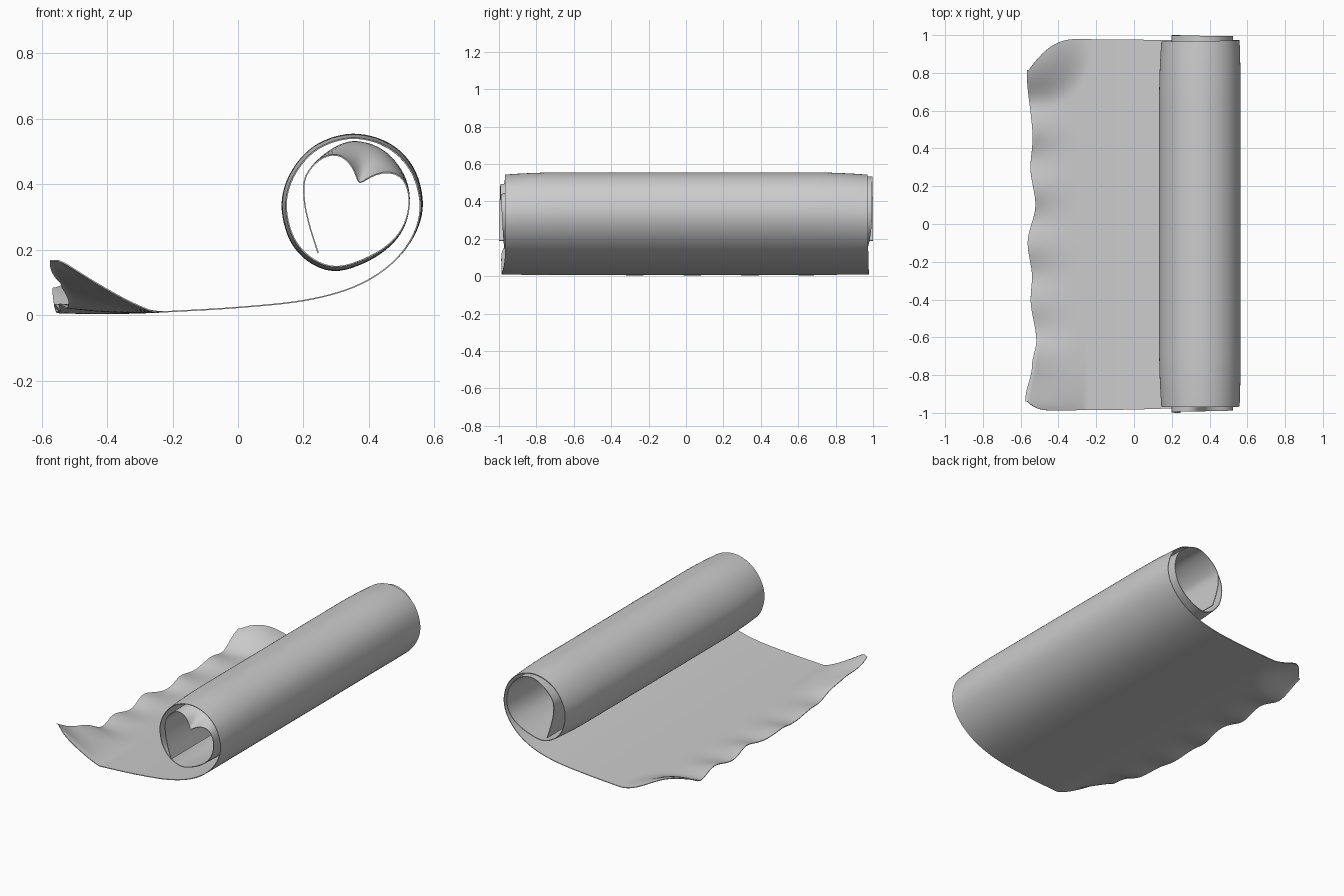
import bpy
import math

cube = bpy.data.objects.get("Cube")
if cube:
    bpy.data.objects.remove(cube)

ROWS = 110            # divisions across the sheet
STEPS = 6             # divisions between profile points
AXIS = (0.35, 0.34)   # centre of the roll in x and z

# Rolled profile: flat tail, outer turn, inner turn, loose inner end
PROFILE = [
    (-0.56, 0.008), (-0.47, 0.006), (-0.38, 0.006), (-0.29, 0.008), (-0.2, 0.012),
    (0, 0.024), (0.2, 0.045), (0.35, 0.085), (0.46, 0.15), (0.535, 0.24), (0.563, 0.34),
    (0.535, 0.45), (0.46, 0.525), (0.35, 0.553), (0.24, 0.52), (0.165, 0.44), (0.135, 0.34),
    (0.16, 0.23), (0.225, 0.16), (0.31, 0.138), (0.42, 0.18), (0.495, 0.25), (0.523, 0.34),
    (0.505, 0.43), (0.44, 0.505), (0.35, 0.53), (0.27, 0.495), (0.21, 0.43), (0.202, 0.36),
    (0.217, 0.28), (0.245, 0.19),
]
INNER = 21            # profile point where the inner turn starts

# Uneven loose edge as (y, x), and side ends as (profile point, y)
LOOSE_EDGE = [(-1, -0.565), (-0.93, -0.575), (-0.75, -0.54), (-0.62, -0.517), (-0.4, -0.547),
              (-0.28, -0.54), (-0.1, -0.563), (0.1, -0.522), (0.3, -0.548), (0.45, -0.537),
              (0.8, -0.567), (1, -0.55)]
FRONT_END = [(0, -0.99), (4, -0.985), (8, -0.967), (18, -0.97), (24, -0.99), (30, -1)]
BACK_END = [(0, 0.985), (6, 0.975), (18, 0.965), (22, 0.995), (30, 1)]


def clamp(value):
    return max(0.0, min(1.0, value))


def ease(value):
    value = clamp(value)
    return value * value * (3 - 2 * value)


def along(keys, t):
    """Smoothly interpolate a list of (position, value) pairs."""
    for (a, va), (b, vb) in zip(keys, keys[1:]):
        if t <= b:
            return va + (vb - va) * ease((t - a) / (b - a))
    return keys[-1][1]


def spline(points, t):
    """Catmull-Rom point at parameter t."""
    last = len(points) - 1
    i = min(int(t), last - 1)
    f = t - i
    p, q, r, s = (points[max(0, min(last, i + k))] for k in (-1, 0, 1, 2))
    return [0.5 * (2 * b + (c - a) * f + (2 * a - 5 * b + 4 * c - d) * f ** 2
                   + (3 * b - a - 3 * c + d) * f ** 3) for a, b, c, d in zip(p, q, r, s)]


def sheet_point(t, v):
    x, z = spline(PROFILE, t)
    tail = clamp((-0.25 - x) / 0.3) if t < 5 else 0.0

    # Side ends, with rounded corners at the loose edge
    front = along(FRONT_END, t) + 0.05 * tail ** 8
    back = along(BACK_END, t) - 0.17 * tail ** 3
    y = front + (back - front) * v

    if t < 5:
        # Wavy loose edge and its two curled corners
        x += (along(LOOSE_EDGE, y) + 0.56) * tail ** 2
        ripple = 0.5 + 0.5 * math.cos(6.5 * math.pi * (y + 0.12))
        z += 0.025 * ripple * tail ** 2 * clamp((1 - abs(y)) * 3)
        z += 0.17 * tail ** 1.2 * clamp((-0.4 - y) / 0.56) ** 2
        z += 0.09 * ease(1 - math.hypot(x + 0.52, y - 0.92) / 0.3)
    else:
        # Roll tightens a little towards both ends
        end = clamp((abs(y) - 0.65) / 0.33) ** 2
        scale = 1 - 0.06 * end * ease((t - 8) / 4) * (1 - ease((t - 19) / 3))
        dx, dz = x - AXIS[0], z - AXIS[1]
        if t > INNER:
            # Inner turn sags at the front opening
            angle = math.degrees(math.atan2(dz, dx))
            dip = 0.12 * math.exp(-((angle - 72) / 28) ** 2)
            scale -= dip * clamp((-0.78 - y) / 0.21) ** 2 / math.hypot(dx, dz)
        x, z = AXIS[0] + dx * scale, AXIS[1] + dz * scale
    return x, y, max(z, 0.002)


# Rolled sheet surface
columns = (len(PROFILE) - 1) * STEPS + 1
verts = [sheet_point(i / STEPS, j / ROWS) for i in range(columns) for j in range(ROWS + 1)]
w = ROWS + 1
faces = [(i * w + j, (i + 1) * w + j, (i + 1) * w + j + 1, i * w + j + 1)
         for i in range(columns - 1) for j in range(ROWS)]
mesh = bpy.data.meshes.new("rolled_sheet")
mesh.from_pydata(verts, [], faces)
sheet = bpy.data.objects.new("rolled_sheet", mesh)
bpy.context.collection.objects.link(sheet)

# Plain grey material
grey = bpy.data.materials.new("light_grey")
grey.use_nodes = True
color = (0.6, 0.6, 0.6, 1)
grey.diffuse_color = color
grey.node_tree.nodes["Principled BSDF"].inputs["Base Color"].default_value = color
mesh.materials.append(grey)

# Thin paper thickness and smooth shading
bpy.ops.object.select_all(action="DESELECT")
sheet.select_set(True)
bpy.context.view_layer.objects.active = sheet
paper = sheet.modifiers.new("paper_thickness", "SOLIDIFY")
paper.thickness = 0.004
paper.offset = 0
bpy.ops.object.modifier_apply(modifier=paper.name)
bpy.ops.object.shade_smooth_by_angle(angle=math.radians(40))
